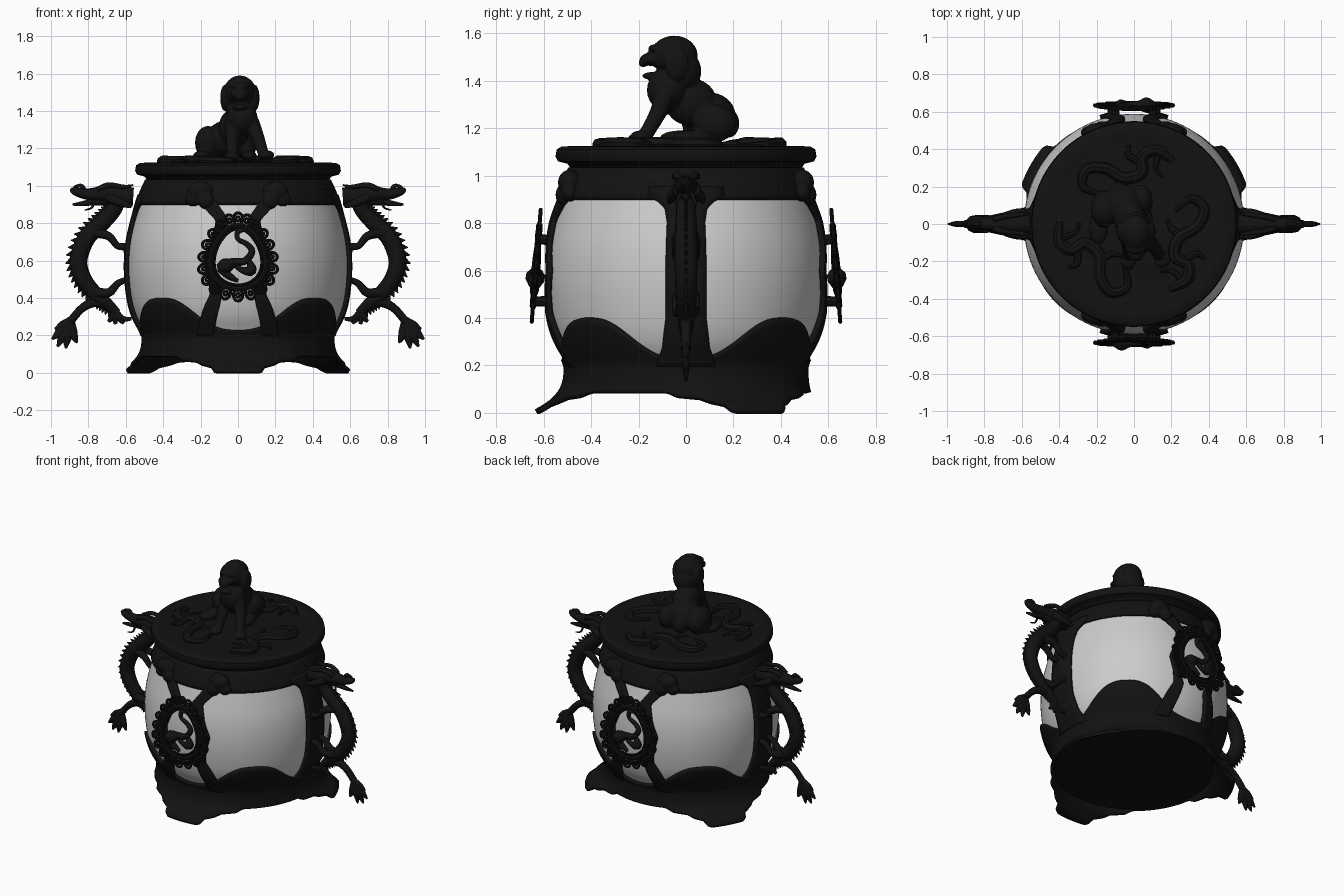
import bpy, bmesh, math
from math import sin, cos, pi
from mathutils import Vector, Matrix

black = bpy.data.materials.new("dark_bronze")
black.diffuse_color = (0.006, 0.006, 0.006, 1)


def finish(name, bm, mat=black, thick=0, voxel=0):
    bmesh.ops.recalc_face_normals(bm, faces=bm.faces)
    me = bpy.data.meshes.new(name)
    bm.to_mesh(me)
    bm.free()
    ob = bpy.data.objects.new(name, me)
    bpy.context.collection.objects.link(ob)
    if mat:
        me.materials.append(mat)
    if thick:
        m = ob.modifiers.new("thick", 'SOLIDIFY')
        m.thickness, m.offset = thick, 0
    if voxel:
        m = ob.modifiers.new("fuse", 'REMESH')
        m.mode, m.voxel_size, m.use_smooth_shade = 'VOXEL', voxel, True
    return ob


def grid(bm, fn, nu, nv, wrap=False):
    # surface fn(u, v) with u, v in 0..1
    vs = [[bm.verts.new(fn(i / nu, j / nv)) for j in range(nv + 1)]
          for i in range(nu if wrap else nu + 1)]
    for i in range(nu):
        a, b = vs[i], vs[(i + 1) % len(vs)]
        for j in range(nv):
            bm.faces.new((a[j], b[j], b[j + 1], a[j + 1]))


def catmull(pts, closed=False, steps=6):
    ps = [Vector(p) for p in pts]
    n, out = len(ps), []
    for i in range(n if closed else n - 1):
        q = [ps[k % n] if closed else ps[max(0, min(n - 1, k))] for k in range(i - 1, i + 3)]
        for s in range(steps):
            t = s / steps
            out.append(0.5 * (2 * q[1] + (q[2] - q[0]) * t + (2 * q[0] - 5 * q[1] + 4 * q[2] - q[3]) * t * t
                              + (3 * q[1] - q[0] - 3 * q[2] + q[3]) * t ** 3))
    return out if closed else out + [ps[-1]]


def tube(bm, pts, closed=False, n=10, flat=1.0, steps=6):
    # tapered tube through (x, y, z, radius) points; flat scales its depth along y
    path = catmull(pts, closed, steps)
    c = [p.to_3d() for p in path]
    rings, nrm, m = [], None, len(c)
    for i, p in enumerate(path):
        a, b = (c[i - 1], c[(i + 1) % m]) if closed else (c[max(i - 1, 0)], c[min(i + 1, m - 1)])
        t = (b - a).normalized()
        nrm = t.orthogonal() if nrm is None else nrm - t * t.dot(nrm)
        nrm.normalize()
        bi = t.cross(nrm)
        ring = []
        for k in range(n):
            o = (nrm * cos(2 * pi * k / n) + bi * sin(2 * pi * k / n)) * max(p[3], 0.002)
            o.y *= flat
            ring.append(bm.verts.new(c[i] + o))
        rings.append(ring)
    for i in range(m if closed else m - 1):
        a, b = rings[i], rings[(i + 1) % m]
        for k in range(n):
            bm.faces.new((a[k], a[(k + 1) % n], b[(k + 1) % n], b[k]))
    if not closed:
        bm.faces.new(rings[0])
        bm.faces.new(rings[-1])


def ball(bm, x, y, z, rx, ry, rz):
    bmesh.ops.create_uvsphere(bm, u_segments=20, v_segments=12, radius=1,
                              matrix=Matrix.Translation((x, y, z)) @ Matrix.Diagonal((rx, ry, rz, 1)))


def interp(tab, x):
    for (a, p), (b, q) in zip(tab, tab[1:]):
        if x <= b:
            return p + (q - p) * max(0, (x - a) / (b - a))
    return tab[-1][1]


def lathe(name, prof, mat=black, n=96):
    bm = bmesh.new()
    k = len(prof) - 1

    def f(u, v):
        r, z = prof[round(v * k)]
        return (r * cos(2 * pi * u), r * sin(2 * pi * u), z)
    grid(bm, f, n, k, True)
    bmesh.ops.remove_doubles(bm, verts=bm.verts, dist=1e-5)
    return finish(name, bm, mat)


# Bowl
shape = catmull([(0.50, 0, 0.10), (0.50, 0, 0.2), (0.548, 0, 0.3), (0.575, 0, 0.4), (0.589, 0, 0.55),
                 (0.58, 0, 0.7), (0.545, 0, 0.85), (0.515, 0, 0.95), (0.475, 0, 1.04)])
radius = [(p.z, p.x) for p in shape]
lathe("glass_bowl", [(p.x, p.z) for p in shape], None)
lathe("base_plate", [(0, 0.085), (0.50, 0.085), (0.50, 0.14), (0, 0.14)])
lathe("lid", [(0, 1.0), (0.46, 1.0), (0.485, 1.03), (0.50, 1.05), (0.54, 1.06), (0.55, 1.08), (0.545, 1.11),
              (0.525, 1.122), (0.48, 1.125), (0.44, 1.118), (0.3, 1.13), (0, 1.135)])


def on_bowl(th, z, off=0.008):
    r = interp(radius, z) + off
    return (r * cos(th), r * sin(th), z)


# Lower collar with four humps, upper collar
def hump(th):
    d = min(abs((th - k * pi / 2 - pi / 4 + pi) % (2 * pi) - pi) for k in range(4))
    return 0.225 + 0.175 * math.exp(-(d / 0.42) ** 2.8)


bm = bmesh.new()
grid(bm, lambda u, v: on_bowl(2 * pi * u, 0.13 + (hump(2 * pi * u) - 0.13) * v), 128, 12, True)
finish("lower_collar", bm, thick=0.02)
bm = bmesh.new()
grid(bm, lambda u, v: on_bowl(2 * pi * u, 0.90 + 0.13 * v), 96, 6, True)
finish("upper_collar", bm, thick=0.02)

# Flared apron with three feet
drop = [(0, 1), (0.2, 1), (0.24, 0.65), (0.34, 0.5), (0.42, 0.3), (0.6, 0.2), (0.68, 0), (2, 0)]


def apron(u, v):
    th = 2 * pi * u
    d = min(abs((th + pi / 2 - k * 2 * pi / 3 + pi) % (2 * pi) - pi) for k in range(3))
    f = interp(drop, d)
    r = 0.505 + (0.012 + 0.115 * f) * v ** 3
    return (r * cos(th), r * sin(th), 0.2 + (0.085 - 0.08 * f - 0.2) * v)


bm = bmesh.new()
grid(bm, apron, 180, 10, True)
finish("footed_apron", bm, thick=0.022)


# Straps over the bowl: broad ones under the handles, pinched pairs behind the medallions
def strap(name, th, mid, half):
    b = bmesh.new()

    def f(u, v):
        z = 0.2 + 0.75 * v
        return on_bowl(th + interp(mid, z) + (2 * u - 1) * interp(half, z), z, 0.01)
    grid(b, f, 6, 40)
    finish(name, b, thick=0.024)


for k in range(2):
    strap("handle_strap", k * pi, [(0, 0), (1, 0)],
          [(0.2, 0.25), (0.28, 0.18), (0.4, 0.145), (0.8, 0.14), (0.86, 0.16), (0.89, 0.21), (0.91, 0.3)])
    for s in (1, -1):
        strap("cross_strap", pi / 2 + k * pi,
              [(0.2, s * 0.35), (0.42, s * 0.2), (0.6, s * 0.28), (0.72, s * 0.2), (0.81, s * 0.14), (0.95, s * 0.36)],
              [(0.2, 0.09), (0.36, 0.07), (0.5, 0.03), (0.7, 0.03), (0.8, 0.06), (0.92, 0.09)])

# Leaf knots at the strap tops
for sx in (1, -1):
    for sy in (1, -1):
        bm = bmesh.new()
        ball(bm, sx * 0.2, sy * 0.49, 0.97, 0.07, 0.05, 0.055)
        ball(bm, sx * 0.17, sy * 0.515, 0.92, 0.045, 0.035, 0.045)
        ball(bm, sx * 0.24, sy * 0.49, 0.93, 0.045, 0.035, 0.04)
        finish("leaf_knot", bm, voxel=0.008)


# Medallions: petal loops round an egg-shaped ring with a curled figure inside
def egg(t, w, h):
    return w * sin(t) * (1 - 0.2 * cos(t)), 0.62 + h * cos(t)


def depth(z):
    return -0.612 - (0.86 - z) * 0.08


for k in range(2):
    bm = bmesh.new()

    def part(pts, **kw):
        tube(bm, [(x, depth(z), z, r) for x, z, r in pts], flat=1.0, **kw)
    for w, h, r in ((0.145, 0.17, 0.014), (0.125, 0.15, 0.008)):
        part([(*egg(2 * pi * i / 24, w, h), r) for i in range(24)], closed=True, n=8, steps=3)
    for i in range(20):
        t = 2 * pi * i / 20
        cx, cz = egg(t, 0.178, 0.204)
        a = math.atan2(cos(t) * 0.178, sin(t) * 0.204)
        for L, W, r in ((0.032, 0.025, 0.0085), (0.012, 0.009, 0.007)):
            loop = []
            for j in range(8):
                p, q = L * cos(j * pi / 4), W * sin(j * pi / 4)
                loop.append((cx + p * cos(a) - q * sin(a), cz + p * sin(a) + q * cos(a), r))
            part(loop, closed=True, n=8, steps=2)
    part([(-0.11, 0.56, 0.02), (-0.07, 0.57, 0.042), (-0.02, 0.59, 0.025), (0.04, 0.6, 0.02), (0.075, 0.65, 0.018),
          (0.045, 0.69, 0.015), (0.0, 0.715, 0.013), (0.0, 0.755, 0.015), (0.045, 0.765, 0.008)])
    part([(-0.02, 0.585, 0.015), (0.02, 0.55, 0.016), (0.07, 0.55, 0.03), (0.06, 0.6, 0.012)])
    part([(-0.1, 0.56, 0.02), (-0.05, 0.52, 0.02), (0.0, 0.49, 0.01)])
    for sx in (1, -1):
        for z, x in ((0.73, 0.10), (0.47, 0.12)):
            tube(bm, [(sx * x, -0.54, z, 0.025), (sx * x, depth(z), z, 0.02)], n=8)
    finish("medallion", bm).rotation_euler.z = k * pi

# Dragon handles
for s in (1, -1):
    bm = bmesh.new()

    def limb(pts, flat=1.0):
        tube(bm, [(s * x, y, z, r) for x, y, z, r in pts], flat=flat)
    spine = [(0.64, 0, 0.95, 0.05), (0.665, 0, 0.87, 0.042), (0.73, 0, 0.80, 0.046), (0.81, 0, 0.72, 0.048),
             (0.853, 0, 0.6, 0.048), (0.825, 0, 0.5, 0.045), (0.76, 0, 0.42, 0.04), (0.70, 0, 0.37, 0.032),
             (0.645, 0, 0.32, 0.022)]
    limb(spine)
    # back spikes
    path = catmull(spine, steps=4)
    for a, b in zip(path[4:-2], path[5:-1]):
        t = (b - a).to_3d().normalized()
        o = Vector((-t.z, 0, t.x))
        c = a.to_3d() + o * (a[3] - 0.008)
        e = c + o * 0.03 + t * 0.012
        limb([(*c, 0.017), (*e, 0.002)], 0.6)
    # head, jaw, mane, horns
    limb([(0.56, 0, 0.94, 0.05), (0.63, 0, 0.945, 0.058), (0.72, 0, 0.955, 0.045), (0.80, 0, 0.955, 0.032),
          (0.87, 0, 0.97, 0.022), (0.895, 0, 0.985, 0.008)])
    limb([(0.68, 0, 0.93, 0.035), (0.77, 0, 0.915, 0.02), (0.83, 0, 0.905, 0.014), (0.885, 0, 0.90, 0.006)])
    limb([(0.82, 0, 0.97, 0.015), (0.84, 0, 1.0, 0.012), (0.88, 0, 0.995, 0.004)])
    for y in (1, -1):
        limb([(0.75, y * 0.025, 0.98, 0.016), (0.69, y * 0.04, 1.005, 0.014), (0.61, y * 0.05, 0.995, 0.011),
              (0.56, y * 0.055, 1.005, 0.004)])
        limb([(0.70, y * 0.035, 0.94, 0.025), (0.63, y * 0.06, 0.91, 0.022), (0.57, y * 0.07, 0.89, 0.01)])
        limb([(0.77, y * 0.02, 0.93, 0.008), (0.78, y * 0.04, 0.885, 0.006), (0.82, y * 0.04, 0.87, 0.003)])
        # clawed feet gripping the bowl
        limb([(0.76, y * 0.02, 0.75, 0.028), (0.69, y * 0.04, 0.73, 0.022), (0.645, y * 0.04, 0.68, 0.018),
              (0.60, y * 0.04, 0.67, 0.02), (0.60, y * 0.05, 0.62, 0.008)])
        limb([(0.76, y * 0.02, 0.43, 0.028), (0.69, y * 0.035, 0.43, 0.024), (0.64, y * 0.04, 0.48, 0.018),
              (0.59, y * 0.04, 0.5, 0.015)])
    for x, z in ((0.57, 0.29), (0.61, 0.265), (0.655, 0.26), (0.695, 0.275)):
        limb([(0.66, 0, 0.33, 0.02), ((0.66 + x) / 2, 0, 0.29, 0.015), (x, 0, z, 0.009)])
    # tail with a fan tip
    limb([(0.71, 0, 0.38, 0.03), (0.78, 0, 0.375, 0.026), (0.84, 0, 0.34, 0.022), (0.90, 0, 0.27, 0.022)])
    for x, z in ((0.98, 0.235), (0.995, 0.18), (0.965, 0.14), (0.92, 0.13), (0.86, 0.16)):
        limb([(0.895, 0, 0.28, 0.022), ((0.905 + x) / 2, 0, (0.26 + z) / 2, 0.026), (x, 0, z, 0.006)], 0.6)
    finish("dragon_handle", bm)

# Serpent relief on the lid
for k in range(3):
    bm = bmesh.new()
    rot = Matrix.Rotation(k * 2 * pi / 3 + 0.3, 3, 'Z')
    for pts in ([(-0.12, 0.2, 0.01), (-0.2, 0.27, 0.02), (-0.16, 0.35, 0.026), (-0.06, 0.33, 0.028),
                 (0.02, 0.25, 0.03), (0.12, 0.25, 0.03), (0.15, 0.33, 0.028), (0.23, 0.34, 0.03), (0.3, 0.26, 0.016)],
                [(0.0, 0.27, 0.02), (-0.02, 0.2, 0.016), (-0.07, 0.17, 0.008)],
                [(0.14, 0.3, 0.02), (0.08, 0.36, 0.016), (0.1, 0.41, 0.008)],
                [(0.24, 0.33, 0.018), (0.2, 0.25, 0.012), (0.22, 0.19, 0.006)]):
        tube(bm, [(*(rot @ Vector((x, y, 1.13))), r * 1.1) for x, y, r in pts], n=8)
    finish("lid_relief", bm)

# Seated guardian lion finial
bm = bmesh.new()
for b in ((0.01, -0.05, 1.505, 0.085, 0.10, 0.085), (0.01, -0.02, 1.44, 0.085, 0.085, 0.09),
          (0.01, -0.145, 1.49, 0.05, 0.05, 0.028), (0.01, -0.18, 1.475, 0.03, 0.02, 0.018),
          (0.01, -0.135, 1.42, 0.042, 0.05, 0.017), (0.01, -0.13, 1.535, 0.055, 0.03, 0.018),
          (-0.07, -0.04, 1.47, 0.025, 0.05, 0.07), (0.09, -0.04, 1.47, 0.025, 0.05, 0.07),
          (0.02, -0.08, 1.36, 0.085, 0.085, 0.09), (-0.02, 0.02, 1.31, 0.085, 0.11, 0.10),
          (-0.06, 0.10, 1.25, 0.11, 0.11, 0.10), (-0.16, 0.08, 1.23, 0.07, 0.10, 0.09),
          (0.04, 0.12, 1.22, 0.06, 0.09, 0.08), (-0.19, -0.02, 1.16, 0.05, 0.09, 0.03),
          (0.06, 0.02, 1.16, 0.04, 0.08, 0.03), (-0.08, 0.18, 1.22, 0.05, 0.045, 0.06),
          (0.15, -0.19, 1.165, 0.045, 0.045, 0.025), (-0.03, -0.2, 1.155, 0.04, 0.045, 0.025)):
    ball(bm, *b)
tube(bm, [(0.07, -0.09, 1.34, 0.045), (0.105, -0.12, 1.26, 0.036), (0.14, -0.18, 1.16, 0.028)])
tube(bm, [(-0.03, -0.08, 1.34, 0.045), (-0.03, -0.12, 1.26, 0.036), (-0.03, -0.18, 1.15, 0.028)])
finish("lion_finial", bm, voxel=0.007)

bpy.ops.object.select_all(action='SELECT')
bpy.context.view_layer.objects.active = bpy.context.selected_objects[0]
bpy.ops.object.shade_smooth_by_angle(angle=math.radians(40))
